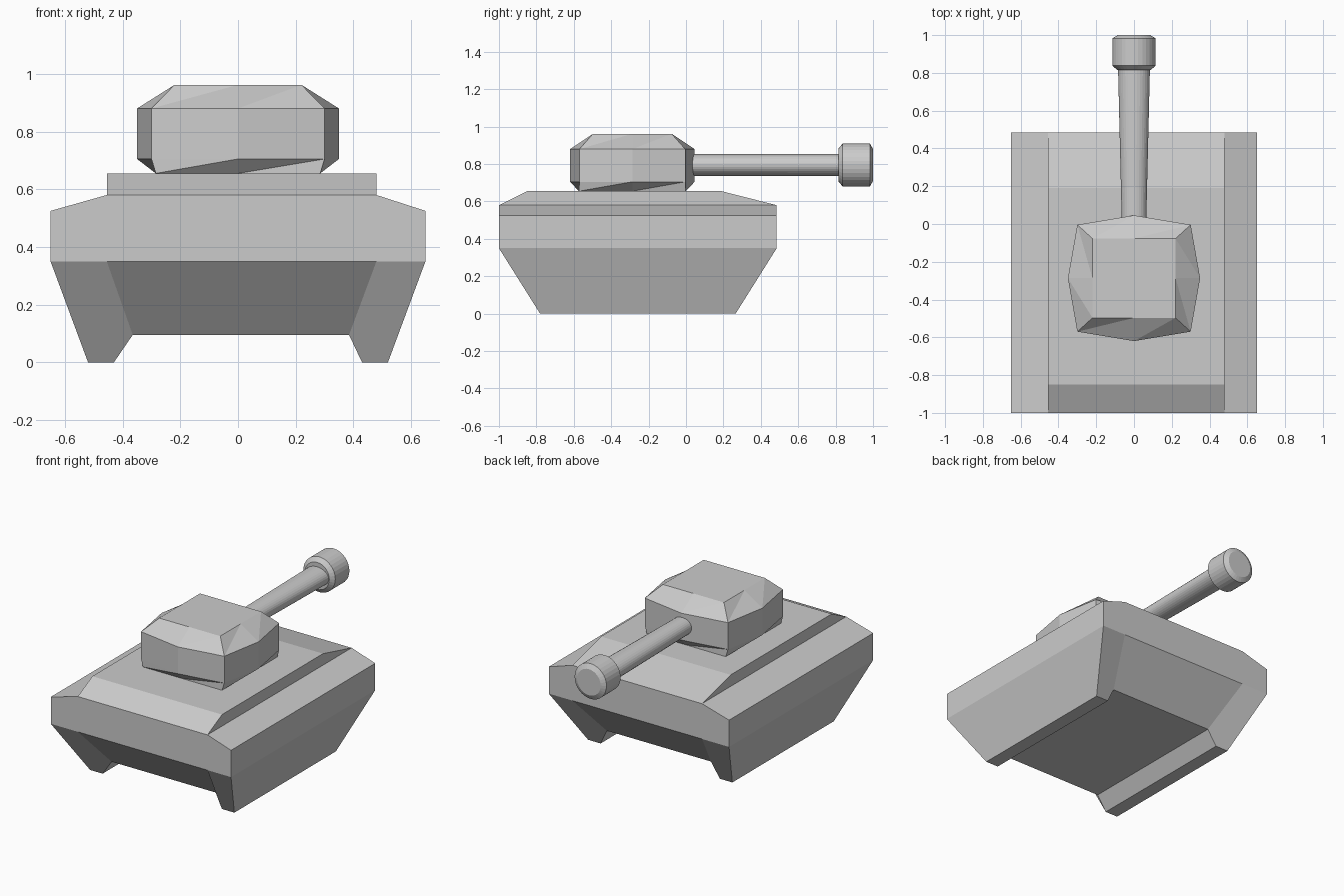
import bpy
import bmesh
from math import cos, sin, pi

cube = bpy.data.objects.get("Cube")
if cube:
    bpy.data.objects.remove(cube, do_unlink=True)

# One plain grey for the whole vehicle
grey = bpy.data.materials.new("plain_grey")
grey.use_nodes = True
GREY = (0.6, 0.6, 0.6, 1)
grey.diffuse_color = GREY
grey.node_tree.nodes["Principled BSDF"].inputs["Base Color"].default_value = GREY


def finish(name, bm):
    bmesh.ops.recalc_face_normals(bm, faces=bm.faces)
    mesh = bpy.data.meshes.new(name)
    bm.to_mesh(mesh)
    bm.free()
    mesh.materials.append(grey)
    obj = bpy.data.objects.new(name, mesh)
    bpy.context.scene.collection.objects.link(obj)
    return obj


def loft(name, rings, twisted=False):
    """Skin a stack of equal closed rings and cap both ends."""
    bm = bmesh.new()
    rows = [[bm.verts.new(p) for p in ring] for ring in rings]
    n = len(rows[0])
    for low, high in zip(rows, rows[1:]):
        for i in range(n):
            j = (i + 1) % n
            if twisted:
                bm.faces.new((low[i], low[j], high[j]))
                bm.faces.new((low[i], high[j], high[i]))
            else:
                bm.faces.new((low[i], low[j], high[j], high[i]))
    bm.faces.new(rows[0][::-1])
    bm.faces.new(rows[-1])
    return finish(name, bm)


def rect(x0, x1, y0, y1, z):
    return [(x0, y0, z), (x1, y0, z), (x1, y1, z), (x0, y1, z)]


BACK, FRONT = -1.0, 0.485
LEFT, RIGHT = -0.455, 0.48      # raised deck edges
SKIRT = 0.35                    # height where the sides start to slope in

# Hull band with sloping fenders
section = [(-0.65, SKIRT), (0.65, SKIRT), (0.65, 0.525),
           (RIGHT, 0.58), (LEFT, 0.58), (-0.65, 0.525)]
loft("hull", [[(x, y, z) for x, z in section] for y in (BACK, FRONT)])

# Raised deck with sloped ends and upright sides
loft("deck", [rect(LEFT, RIGHT, BACK, FRONT, 0.58),
              rect(LEFT, RIGHT, -0.85, 0.19, 0.655)])

# Belly tapering down between the skirts
loft("belly", [rect(LEFT, RIGHT, BACK, FRONT, SKIRT),
               rect(-0.365, 0.385, -0.78, 0.265, 0.095)])

# Track skirts, each tied to the belly along its inner side
for name, side, top, low in (("left_skirt", 1, RIGHT, 0.385),
                             ("right_skirt", -1, LEFT, -0.365)):
    rings = []
    for y_top, y_low in ((BACK, -0.78), (FRONT, 0.265)):
        rings.append([(top, y_top, SKIRT), (side * 0.65, y_top, SKIRT),
                      (side * 0.52, y_low, 0), (side * 0.43, y_low, 0),
                      (low, y_low, 0.095)])
    loft(name, rings)

# Turret: eight-sided body between a square base and a square roof
MID = -0.287


def turret_ring(z, corner, bulge, depth, depth_bulge):
    pts = [(-corner, -depth), (0, -depth_bulge), (corner, -depth), (bulge, 0),
           (corner, depth), (0, depth_bulge), (-corner, depth), (-bulge, 0)]
    return [(x, y + MID, z) for x, y in pts]


loft("turret", [turret_ring(0.655, 0.285, 0.285, 0.285, 0.285),
                turret_ring(0.705, 0.30, 0.35, 0.283, 0.333),
                turret_ring(0.88, 0.30, 0.35, 0.283, 0.333),
                turret_ring(0.962, 0.22, 0.22, 0.21, 0.21)], twisted=True)


# Gun barrel and muzzle, turned about the y axis
def turned(name, stations, sides=32):
    rings = [[(rx * cos(2 * pi * i / sides), y, 0.795 + rz * sin(2 * pi * i / sides))
              for i in range(sides)] for y, rx, rz in stations]
    return loft(name, rings)


turned("barrel", [(-0.1, 0.062, 0.058), (0.85, 0.085, 0.059)])
turned("muzzle", [(0.815, 0.088, 0.088), (0.838, 0.115, 0.115),
                  (0.983, 0.115, 0.115), (1.0, 0.085, 0.085)])
